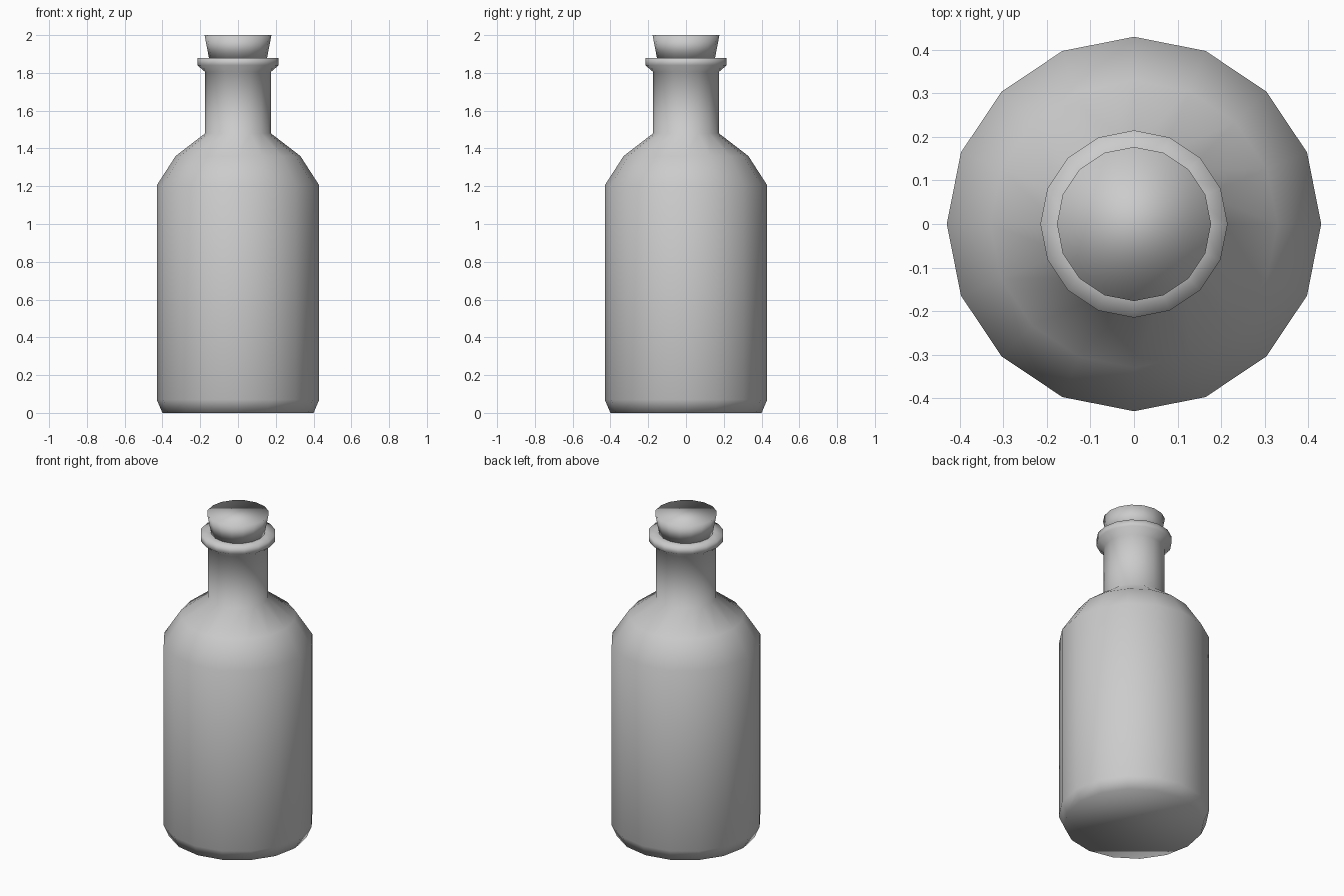
import bpy
import bmesh
from math import cos, sin, tau

if "Cube" in bpy.data.objects:
    bpy.data.objects.remove(bpy.data.objects["Cube"])

SIDES = 16


def lathe(name, profile, cap_bottom=True, cap_top=True):
    """Revolve (radius, z) points around z into a smooth 16-sided object."""
    bm = bmesh.new()
    rings = [[bm.verts.new((r * cos(tau * i / SIDES), r * sin(tau * i / SIDES), z))
              for i in range(SIDES)] for r, z in profile]
    for low, high in zip(rings, rings[1:]):
        for i in range(SIDES):
            j = (i + 1) % SIDES
            bm.faces.new((low[i], low[j], high[j], high[i]))
    if cap_bottom:
        bm.faces.new(rings[0][::-1])
    if cap_top:
        bm.faces.new(rings[-1])
    for face in bm.faces:
        face.smooth = True
    mesh = bpy.data.meshes.new(name)
    bm.to_mesh(mesh)
    bm.free()
    obj = bpy.data.objects.new(name, mesh)
    bpy.context.collection.objects.link(obj)
    return obj


# Bottle: base bevel, body, shoulder, neck and flared lip
lathe("bottle", [(0.40, 0.0), (0.43, 0.07), (0.43, 1.205), (0.33, 1.36),
                 (0.174, 1.48), (0.174, 1.805), (0.215, 1.84),
                 (0.215, 1.88), (0.154, 1.88)], cap_top=False)

# Tapered stopper sitting in the lip
lathe("stopper", [(0.154, 1.88), (0.177, 2.0)])
